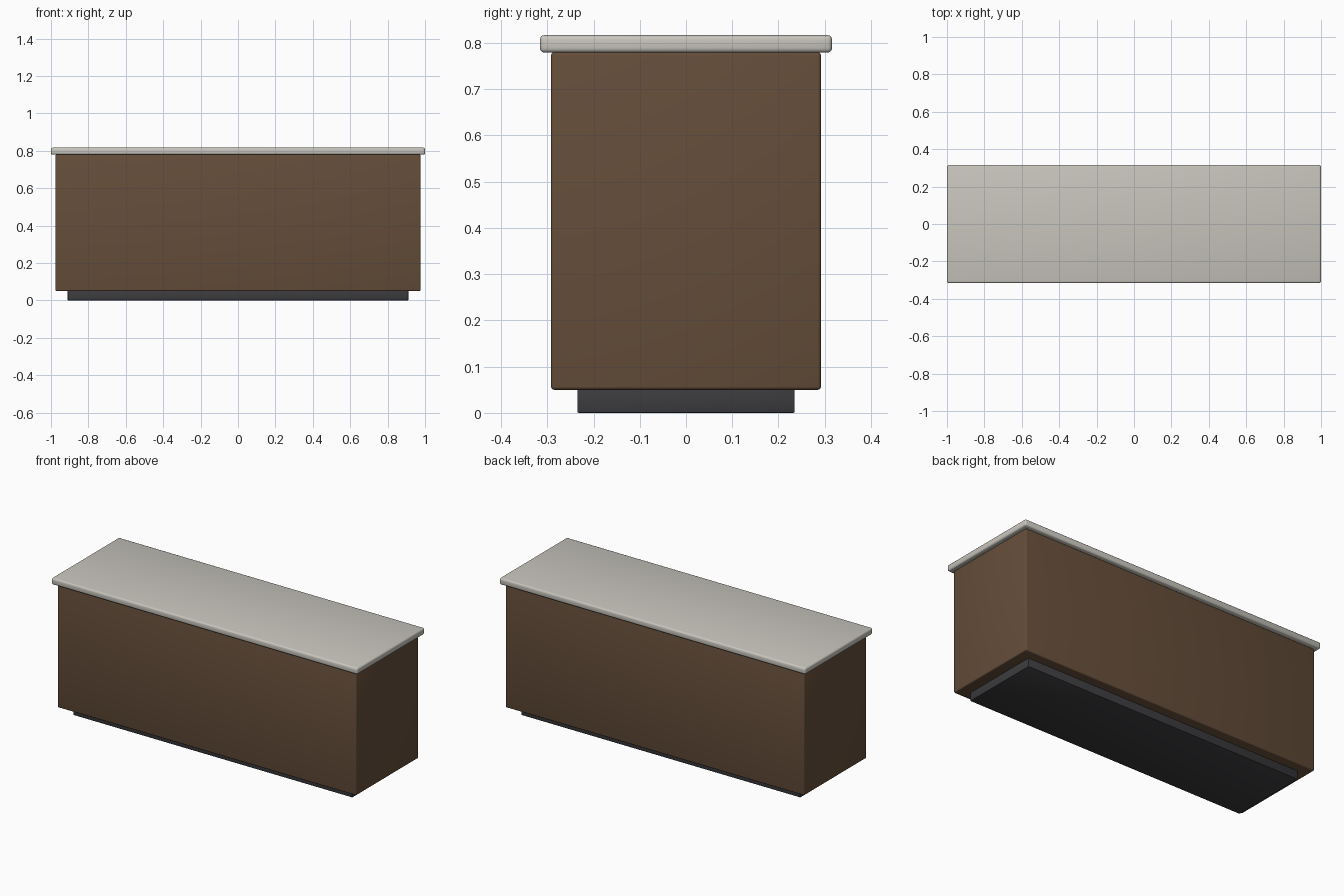
import bpy
import math

if "Cube" in bpy.data.objects:
    bpy.data.objects.remove(bpy.data.objects["Cube"])


def material(name, color):
    mat = bpy.data.materials.new(name)
    mat.diffuse_color = (*color, 1)
    mat.use_nodes = True
    mat.node_tree.nodes["Principled BSDF"].inputs["Base Color"].default_value = mat.diffuse_color
    return mat


def box(name, half_x, half_y, z0, z1, bevel, segments, mat):
    """Bevelled box centred on x = y = 0, spanning z0 to z1."""
    bpy.ops.mesh.primitive_cube_add(size=2, location=(0, 0, (z0 + z1) / 2))
    ob = bpy.context.object
    ob.name = name
    ob.scale = (half_x, half_y, (z1 - z0) / 2)
    bpy.ops.object.transform_apply(location=False, rotation=False, scale=True)
    mod = ob.modifiers.new("rounded_edges", "BEVEL")
    mod.width = bevel
    mod.segments = segments
    bpy.ops.object.modifier_apply(modifier=mod.name)
    bpy.ops.object.shade_smooth_by_angle(angle=math.radians(35))
    ob.data.materials.append(mat)
    return ob


wood = material("brown_wood", (0.13, 0.075, 0.042))
stone = material("pale_stone", (0.58, 0.56, 0.51))
dark = material("dark_plinth", (0.045, 0.045, 0.05))

# recessed plinth
box("plinth", 0.911, 0.235, 0.0, 0.052, 0.003, 2, dark)
# main cabinet
box("counter_body", 0.976, 0.292, 0.05, 0.78, 0.007, 3, wood)
# overhanging slab
box("countertop", 1.0, 0.316, 0.779, 0.817, 0.01, 3, stone)
